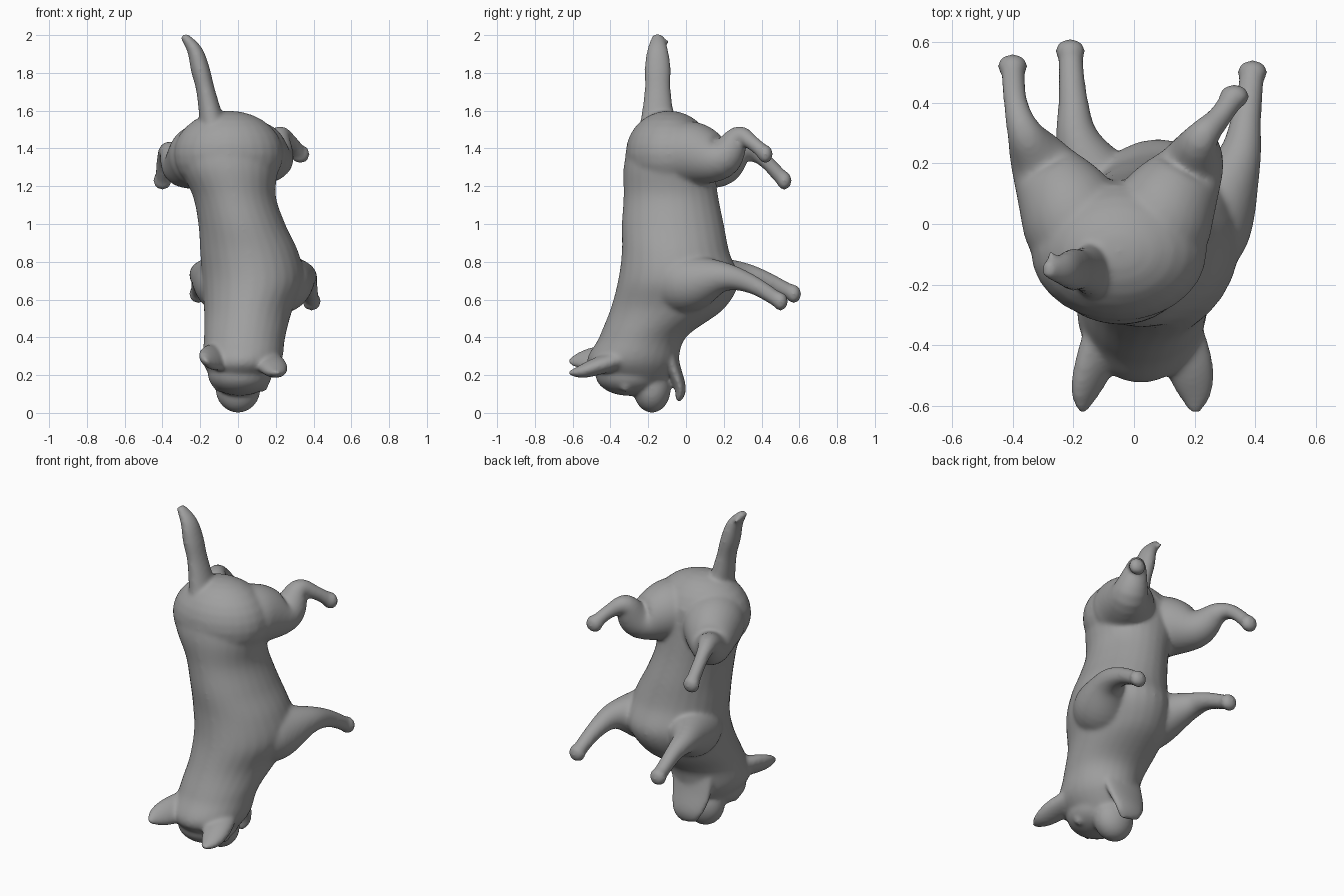
import bpy, bmesh, math
from mathutils import Matrix, Vector

cube = bpy.data.objects.get("Cube")
if cube:
    bpy.data.objects.remove(cube, do_unlink=True)

SIDES = 28
STEPS = 6
ANGLES = [math.tau * k / SIDES for k in range(SIDES)]
bm = bmesh.new()


def smooth_rows(rows):
    """Catmull-Rom interpolation of rows of numbers."""
    last = len(rows) - 1
    out = []
    for i in range(last):
        before, after = rows[max(i - 1, 0)], rows[min(i + 2, last)]
        for step in range(STEPS):
            t = step / STEPS
            out.append([b + t * (c - a + t * (2 * a - 5 * b + 4 * c - d
                                              + t * (3 * b - a - 3 * c + d))) / 2
                        for a, b, c, d in zip(before, rows[i], rows[i + 1], after)])
    return out + [rows[last]]


def skin(rings):
    """Bridge rings of points into a closed form."""
    loops = [[bm.verts.new(point) for point in ring] for ring in rings]
    for low, high in zip(loops, loops[1:]):
        for k in range(SIDES):
            bm.faces.new((low[k - 1], low[k], high[k], high[k - 1]))
    bm.faces.new(loops[0])
    bm.faces.new(loops[-1])


def trunk(bottom, spacing, right, left, back, belly):
    """Loft evenly spaced upright ovals between four edge profiles."""
    heights = [bottom + spacing * i for i in range(len(right))]
    rings = []
    for z, x_min, x_max, y_min, y_max in smooth_rows(list(zip(heights, right, left, back, belly))):
        middle = Vector((x_min + x_max, y_min + y_max, 2 * z)) / 2
        wide, deep = (x_max - x_min) / 2, (y_max - y_min) / 2
        rings.append([middle + Vector((wide * math.cos(a), deep * math.sin(a), 0)) for a in ANGLES])
    skin(rings)


def tube(points, radii, flat=1, across=(1, 0, 0)):
    """Sweep a round or flattened section along a smooth path."""
    rows = smooth_rows([(*point, radius) for point, radius in zip(points, radii)])
    path = [Vector(row[:3]) for row in rows]
    rings = []
    for i, (centre, row) in enumerate(zip(path, rows)):
        tangent = (path[min(i + 1, len(path) - 1)] - path[max(i - 1, 0)]).normalized()
        side = Vector(across)
        side = (side - tangent * side.dot(tangent)).normalized()
        up = tangent.cross(side) * flat
        rings.append([centre + (side * math.cos(a) + up * math.sin(a)) * row[3] for a in ANGLES])
    skin(rings)


def ball(centre, radii):
    """Add an ellipsoid."""
    place = Matrix.Translation(centre) @ Matrix.Diagonal((*radii, 1))
    bmesh.ops.create_uvsphere(bm, u_segments=SIDES, v_segments=SIDES // 2, radius=1, matrix=place)


def leg(points, radii):
    """Sweep a leg and round off its paw."""
    tube(points, radii)
    ball(points[-1], (.05, .04, .05))


# Neck and torso, from the skull up to the hips
trunk(bottom=.1, spacing=.15,
      right=(-.06, -.18, -.18, -.18, -.19, -.2, -.21, -.24, -.31, -.32),
      left=(.08, .22, .25, .29, .35, .32, .25, .2, .21, .2),
      back=(-.32, -.52, -.46, -.4, -.36, -.34, -.34, -.33, -.33, -.3),
      belly=(-.15, -.05, 0, .2, .28, .23, .2, .17, .15, .13))

# Rounded rump and forehead
ball((-.05, -.09, 1.37), (.29, .23, .23))
ball((.01, -.3, .2), (.17, .18, .11))

# Muzzle, brows and the lower jaw of the open mouth
ball((0, -.18, .13), (.12, .1, .13))
for x in (-.1, .13):
    ball((x, -.32, .14), (.03, .03, .03))
tube([(.02, -.1, .4), (.01, -.07, .25), (.01, -.03, .13), (0, -.04, .07)],
     (.13, .13, .1, .06), flat=.3)

# Ears, the right one tilted
EAR = (.08, .08, .06, .02)
tube([(.15, -.36, .28), (.18, -.46, .25), (.2, -.55, .22), (.2, -.62, .21)], EAR, flat=.6)
tube([(-.1, -.36, .3), (-.13, -.46, .29), (-.16, -.55, .28), (-.17, -.62, .27)], EAR,
     flat=.6, across=(1, 0, -1))

# Hind legs: haunch, thigh, stifle, hock, shin, paw
HIND = (.16, .17, .11, .06, .04, .04)
leg([(.05, -.1, 1.38), (.1, .04, 1.37), (.19, .19, 1.35), (.22, .28, 1.46), (.28, .35, 1.43),
     (.33, .42, 1.37)], HIND)
leg([(-.16, -.1, 1.38), (-.21, .04, 1.35), (-.3, .19, 1.31), (-.36, .3, 1.38), (-.39, .4, 1.35),
     (-.4, .52, 1.23)], HIND)

# Front legs: shoulder, upper arm, elbow, shin, paw
FRONT = (.16, .16, .08, .05, .04)
leg([(.13, -.12, .69), (.24, .02, .69), (.34, .2, .72), (.37, .35, .68), (.39, .5, .59)], FRONT)
leg([(0, -.1, .69), (-.08, .06, .69), (-.18, .26, .73), (-.2, .4, .71), (-.21, .57, .63)], FRONT)

# Tail and the small tuft at its tip
tube([(-.13, -.15, 1.5), (-.17, -.15, 1.7), (-.2, -.15, 1.82), (-.23, -.15, 1.92), (-.29, -.15, 2)],
     (.07, .05, .05, .04, .02), flat=1.4)
tube([(-.28, -.15, 1.98), (-.27, -.09, 1.96)], (.02, .01))

bmesh.ops.recalc_face_normals(bm, faces=bm.faces)
mesh = bpy.data.meshes.new("dog_body")
bm.to_mesh(mesh)
bm.free()

# Plain grey coat
colour = (.35, .35, .35, 1)
coat = bpy.data.materials.new("grey_coat")
coat.use_nodes = True
coat.diffuse_color = colour
coat.node_tree.nodes["Principled BSDF"].inputs["Base Color"].default_value = colour
mesh.materials.append(coat)

# Fuse the parts into one soft skin
body = bpy.data.objects.new("dog_body", mesh)
bpy.context.collection.objects.link(body)
fuse = body.modifiers.new("fuse", "REMESH")
fuse.mode = "VOXEL"
fuse.voxel_size = .01
fuse.use_smooth_shade = True
soften = body.modifiers.new("soften", "SMOOTH")
soften.iterations = 16
